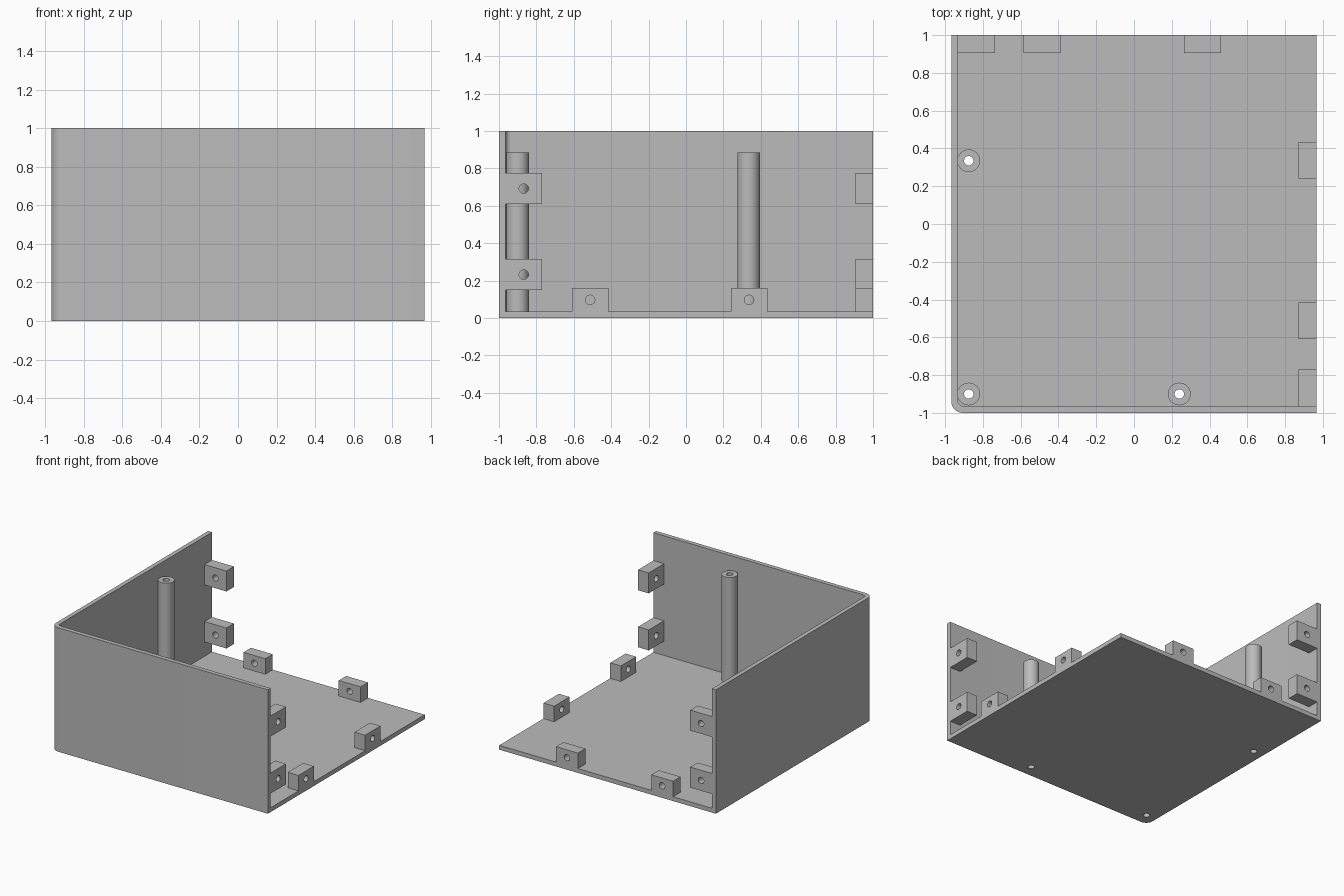
import bpy
import bmesh
from math import cos, sin, pi, radians
from mathutils import Matrix, Vector

default = bpy.data.objects.get("Cube")
if default:
    bpy.data.objects.remove(default, do_unlink=True)

grey = bpy.data.materials.new("plain grey")
grey.use_nodes = True
grey.diffuse_color = (0.5, 0.5, 0.5, 1)
grey.node_tree.nodes["Principled BSDF"].inputs["Base Color"].default_value = (0.5, 0.5, 0.5, 1)

X, Y, H = 0.967, 1.0, 1.0     # half width, half depth, height
T = 0.035                     # wall and floor thickness
BORE, POST = 0.025, 0.06      # hole and post radii


def finish(name, bm):
    bmesh.ops.recalc_face_normals(bm, faces=bm.faces)
    mesh = bpy.data.meshes.new(name)
    bm.to_mesh(mesh)
    bm.free()
    mesh.materials.append(grey)
    obj = bpy.data.objects.new(name, mesh)
    bpy.context.collection.objects.link(obj)
    return obj


def rounded_slab(name, x0, y0, x1, y1, z0, z1, radius):
    """Upright prism whose front right corner is rounded."""
    bm = bmesh.new()
    arc = [(x0 + radius * (1 - cos(a)), y0 + radius * (1 - sin(a)))
           for a in (i * pi / 16 for i in range(9))]
    outline = arc + [(x1, y0), (x1, y1), (x0, y1)]
    base = bm.faces.new([bm.verts.new((x, y, z0)) for x, y in outline])
    top = bmesh.ops.extrude_face_region(bm, geom=[base])["geom"]
    bmesh.ops.translate(bm, vec=(0, 0, z1 - z0),
                        verts=[v for v in top if isinstance(v, bmesh.types.BMVert)])
    return finish(name, bm)


def rod(name, centre, radius, length, axis="Z"):
    bm = bmesh.new()
    turn = {"X": Matrix.Rotation(pi / 2, 4, "Y"),
            "Y": Matrix.Rotation(pi / 2, 4, "X"), "Z": Matrix()}[axis]
    bmesh.ops.create_cone(bm, cap_ends=True, segments=32, radius1=radius, radius2=radius,
                          depth=length, matrix=Matrix.Translation(centre) @ turn)
    return finish(name, bm)


def cut(obj, cutter):
    mod = obj.modifiers.new("cut", "BOOLEAN")
    mod.operation = "DIFFERENCE"
    mod.solver = "EXACT"
    mod.object = cutter
    bpy.context.view_layer.objects.active = obj
    bpy.ops.object.modifier_apply(modifier=mod.name)
    bpy.data.objects.remove(cutter, do_unlink=True)


def smooth(obj):
    bpy.ops.object.select_all(action="DESELECT")
    obj.select_set(True)
    bpy.context.view_layer.objects.active = obj
    bpy.ops.object.shade_smooth_by_angle(angle=radians(30))


def lug(name, low, high, axis):
    """Box with a screw hole through its middle."""
    low, high = Vector(low), Vector(high)
    size, mid = high - low, (low + high) / 2
    bm = bmesh.new()
    bmesh.ops.create_cube(bm, size=1, matrix=Matrix.Translation(mid) @ Matrix.Diagonal((*size, 1)))
    obj = finish(name, bm)
    cut(obj, rod("hole_cutter", mid, BORE, 0.3, axis))
    smooth(obj)


# Open tray: floor, front wall and right wall
tray = rounded_slab("tray", -X, -Y, X, Y, 0, H, 0.06)
cut(tray, rounded_slab("inside_cutter", -X + T, -Y + T, X + 1, Y + 1, T, H + 1, 0.03))

# Hollow posts, bored through the floor
post_top = 0.885
for i, (x, y) in enumerate([(-0.875, -0.9), (-0.875, 0.335), (0.24, -0.9)]):
    mid = (x, y, (T + post_top) / 2)
    post = rod(f"post_{i + 1}", mid, POST, post_top - T)
    cut(post, rod("bore_cutter", mid, BORE, 2))
    smooth(post)
    cut(tray, rod("floor_hole_cutter", (x, y, 0), BORE, 0.3))
smooth(tray)

# Screw lugs along the open edges
L, D = 0.195, 0.095           # lug length and depth
FLOOR_TOP = 0.16
for i, y in enumerate((-0.61, 0.24)):
    lug(f"floor_lug_left_{i + 1}", (X - D, y, T), (X, y + L, FLOOR_TOP), "X")
for i, x in enumerate((-0.585, 0.265)):
    lug(f"floor_lug_back_{i + 1}", (x, Y - D, T), (x + L, Y, FLOOR_TOP), "Y")
for i, z in enumerate((0.15, 0.61)):
    lug(f"front_wall_lug_{i + 1}", (X - D, -Y + T, z), (X, -Y + T + L, z + 0.165), "X")
    lug(f"right_wall_lug_{i + 1}", (-X + T, Y - D, z), (-X + T + L, Y, z + 0.165), "Y")
